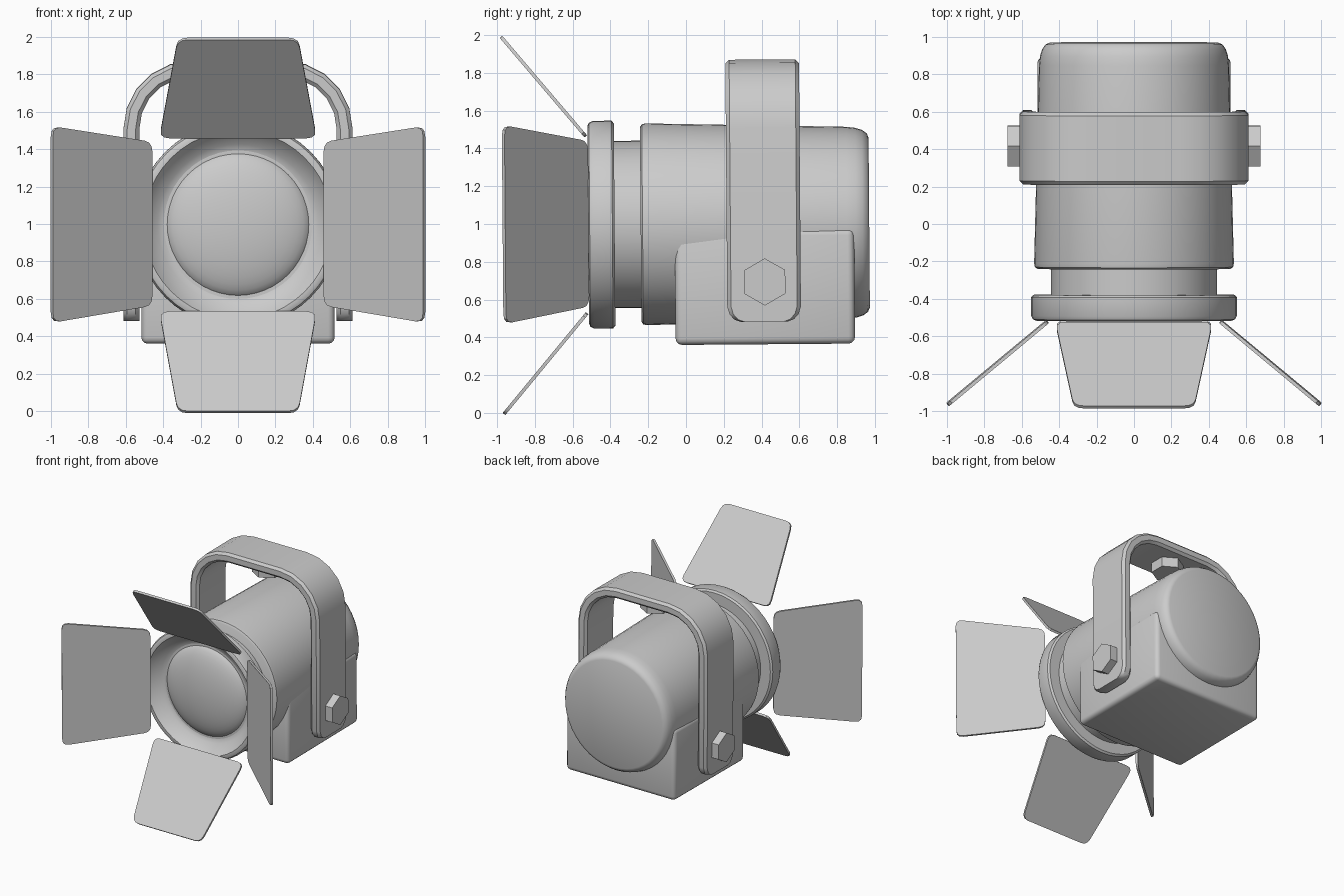
import bpy, bmesh, math
from mathutils import Vector, Matrix

if "Cube" in bpy.data.objects:
    bpy.data.objects.remove(bpy.data.objects["Cube"])

# whole lamp leans very slightly about its centre
TILT = Matrix.Translation((0, 0, 1)) @ Matrix.Rotation(math.radians(0.45), 4, 'X') @ Matrix.Translation((0, 0, -1))


def finish(name, bm, angle=35):
    bmesh.ops.recalc_face_normals(bm, faces=bm.faces)
    bm.transform(TILT)
    me = bpy.data.meshes.new(name)
    bm.to_mesh(me)
    bm.free()
    me.shade_smooth()
    me.set_sharp_from_angle(angle=math.radians(angle))
    ob = bpy.data.objects.new(name, me)
    bpy.context.collection.objects.link(ob)
    return ob


def loft(name, rings, angle=35):
    """Skin a row of closed loops and cap both ends."""
    bm = bmesh.new()
    rows = [[bm.verts.new(p) for p in ring] for ring in rings]
    for a, b in zip(rows, rows[1:]):
        n = len(a)
        for i in range(n):
            bm.faces.new((a[i], a[(i + 1) % n], b[(i + 1) % n], b[i]))
    bm.faces.new(rows[0])
    bm.faces.new(rows[-1])
    return finish(name, bm, angle)


def lathe(name, profile, seg=48, angle=35):
    """Turn (y, radius) points about the lamp axis at z = 1."""
    return loft(name, [[(r * math.sin(2 * math.pi * i / seg), y, 1 + r * math.cos(2 * math.pi * i / seg))
                        for i in range(seg)] for y, r in profile], angle)


def plate(name, pts, origin, u, v, depth):
    """Flat outline in the u/v plane, thickened evenly about it."""
    o, u, v = Vector(origin), Vector(u).normalized(), Vector(v).normalized()
    n = u.cross(v) * depth / 2
    return loft(name, [[o + u * a + v * b + n * s for a, b in pts] for s in (-1, 1)], 35)


def rounded(pts, r, steps=3):
    """Round the corners of a 2D outline."""
    out = []
    for i, p in enumerate(pts):
        p = Vector(p)
        a = p + (Vector(pts[i - 1]) - p).normalized() * r
        b = p + (Vector(pts[(i + 1) % len(pts)]) - p).normalized() * r
        for k in range(steps + 1):
            t = k / steps
            out.append(a * (1 - t) ** 2 + p * 2 * t * (1 - t) + b * t * t)
    return out


# housing, neck and front ring
lathe("housing", [(0.97, 0.45), (0.96, 0.473), (0.935, 0.491), (0.90, 0.502), (0.85, 0.508),
                  (-0.21, 0.534), (-0.23, 0.53), (-0.24, 0.515)])
lathe("neck", [(-0.20, 0.443), (-0.42, 0.443)])
lathe("front_ring", [(-0.378, 0.40), (-0.378, 0.535), (-0.39, 0.55), (-0.49, 0.55), (-0.51, 0.54),
                     (-0.517, 0.525), (-0.517, 0.505), (-0.505, 0.495), (-0.43, 0.43),
                     (-0.42, 0.397), (-0.385, 0.397)])

# domed lens
lathe("lens", [(-0.38, 0.39)] + [(-0.395 - 0.11 * math.cos(a), 0.39 * math.sin(a))
      for a in (math.pi / 2 * (1 - k / 10.3) for k in range(11))])

# square base box under the housing
bm = bmesh.new()
bmesh.ops.create_cube(bm, size=1, matrix=Matrix.Translation((0, 0.415, 0.665)) @ Matrix.Diagonal((1.034, 0.95, 0.61, 1)))
bmesh.ops.bevel(bm, geom=bm.edges[:], offset=0.035, segments=3, profile=0.5, affect='EDGES')
finish("base_box", bm, 40)

# yoke: chamfered strap bent over the housing, with rounded lower ends
half = [(0.57, 0.48, 0.125, 0), (0.57, 0.492, 0.158, 0), (0.57, 0.52, 0.183, 0), (0.57, 0.56, 0.195, 0)]
for k in range(6):
    a = math.pi / 2 * k / 5
    half.append((0.25 + 0.32 * math.cos(a), 1.505 + 0.32 * math.sin(a), 0.195, a))
path = half + [(-x, z, w, math.pi - a) for x, z, w, a in reversed(half)]
T, C = 0.0425, 0.02
rings = []
for x, z, w, a in path:
    section = [(T, C - w), (T, w - C), (T - C, w), (C - T, w), (-T, w - C), (-T, C - w), (C - T, -w), (T - C, -w)]
    rings.append([(x + d * math.cos(a), 0.41 + y, z + d * math.sin(a)) for d, y in section])
loft("yoke", rings, 35)

# hexagonal bolts
hexagon = [(0.125 * math.sin(k * math.pi / 3), 0.125 * math.cos(k * math.pi / 3)) for k in range(6)]
for side, sx in (("right", 1), ("left", -1)):
    plate("bolt_" + side, hexagon, (sx * 0.605, 0.415, 0.69), (0, 1, 0), (0, 0, 1), 0.145)
plate("bolt_top", hexagon, (0, 0.41, 1.765), (1, 0, 0), (0, 1, 0), 0.13)

# four barn doors: top and bottom narrow outward, sides widen outward
L = 0.692
narrow = rounded([(-0.42, 0), (0.42, 0), (0.322, L), (-0.322, L)], 0.055)
wide = rounded([(-0.438, 0), (0.438, 0), (0.525, L), (-0.525, L)], 0.055)
for name, s in (("top", 1), ("bottom", -1)):
    plate("door_" + name, narrow, (0, -0.527, 1 + s * 0.468), (1, 0, 0), (0, -0.44, s * 0.525), 0.018)
for name, s in (("right", 1), ("left", -1)):
    plate("door_" + name, wide, (s * 0.463, -0.522, 1.005), (0, 0, 1), (s * 0.53, -0.44, 0), 0.018)
